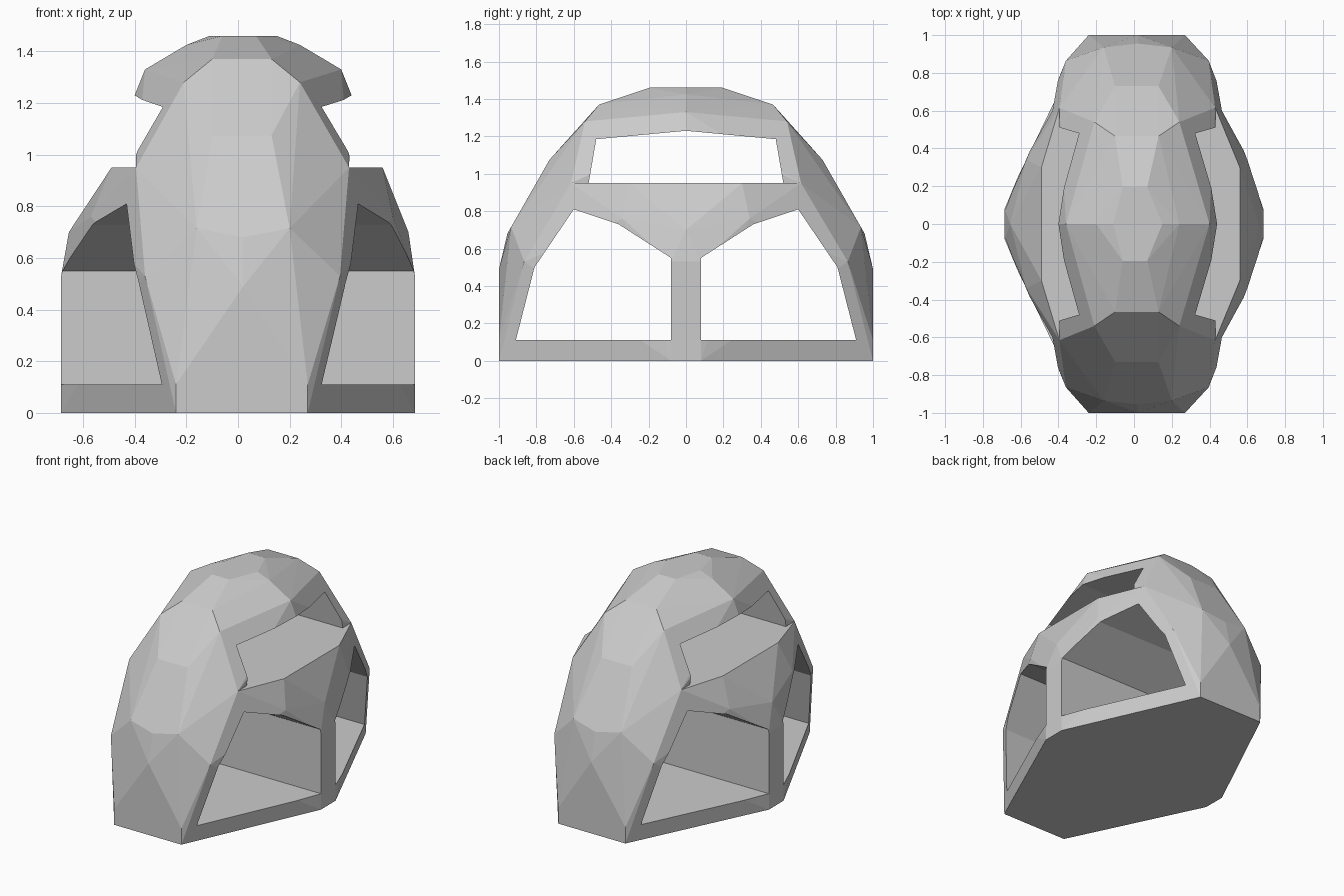
import bpy, bmesh
from mathutils import Vector

if "Cube" in bpy.data.objects:
    bpy.data.objects.remove(bpy.data.objects["Cube"])

def make_object(name, bm):
    mesh = bpy.data.meshes.new(name)
    bm.to_mesh(mesh)
    bm.free()
    ob = bpy.data.objects.new(name, mesh)
    bpy.context.collection.objects.link(ob)
    return ob

def faceted_hull(name, rows):
    """Convex faceted block; rows are (left x, right x, y, z), mirrored front to back."""
    pts = {(x, s * y, z) for l, r, y, z in rows for x in (l, r) for s in (-1, 1)}
    bm = bmesh.new()
    for p in sorted(pts):
        bm.verts.new(p)
    res = bmesh.ops.convex_hull(bm, input=bm.verts[:])
    loose = [v for v in bm.verts if not v.link_faces]
    bmesh.ops.delete(bm, geom=loose, context='VERTS')
    bmesh.ops.recalc_face_normals(bm, faces=bm.faces[:])
    return make_object(name, bm)

def side_prism(name, profile):
    """Cutter running across the whole width, from a y-z profile."""
    bm = bmesh.new()
    face = bm.faces.new([bm.verts.new((-1, y, z)) for y, z in profile])
    ext = bmesh.ops.extrude_face_region(bm, geom=[face])
    moved = [g for g in ext['geom'] if isinstance(g, bmesh.types.BMVert)]
    bmesh.ops.translate(bm, verts=moved, vec=Vector((2, 0, 0)))
    bmesh.ops.recalc_face_normals(bm, faces=bm.faces[:])
    ob = make_object(name, bm)
    ob.hide_render = True
    return ob

def combine(target, tool, operation):
    mod = target.modifiers.new(operation, 'BOOLEAN')
    mod.operation, mod.solver, mod.object = operation, 'EXACT', tool
    bpy.context.view_layer.objects.active = target
    bpy.ops.object.modifier_apply(modifier=mod.name)
    bpy.data.objects.remove(tool)

# Edge where the central shell meets the side bays
edge = [(-.24, .27, 1, 0), (-.24, .27, 1, .11),
        (-.36, .395, .865, .53), (-.395, .43, .615, .95)]

# Central shell arching from front to back, with overhanging roof edges
shell = faceted_hull("faceted_shelter", edge + [
    (.02, .02, 1, .49), (-.16, .20, .935, .715), (.02, .02, .955, .68),
    (-.10, .13, .73, 1.075), (-.21, .24, .54, 1.28), (-.10, .13, .465, 1.37),
    (-.06, .07, .195, 1.46), (-.11, .15, 0, 1.46), (-.20, .24, 0, 1.425),
    (-.36, .40, 0, 1.33), (-.40, .44, 0, 1.23)])

# Upper window passing through the shell
combine(shell, side_prism("window_cutter", [
    (-.529, .90), (.529, .90), (.48, 1.185), (0, 1.23), (-.48, 1.185)]), 'DIFFERENCE')

# Side bays with the flat ledge on top
bays = faceted_hull("side_bays", edge + [
    (-.49, .56, .30, .95), (-.57, .60, .34, .76), (-.655, .66, 0, .70),
    (-.685, .685, .08, .53), (-.685, .685, .08, 0)])
combine(shell, bays, 'UNION')

# Two lower rooms, leaving a dividing wall and a vaulted ceiling
room = [(.91, .11), (.08, .11), (.08, .55), (.36, .73), (.60, .81), (.81, .50)]
for s in (-1, 1):
    combine(shell, side_prism("room_cutter", [(s * y, z) for y, z in room]), 'DIFFERENCE')
